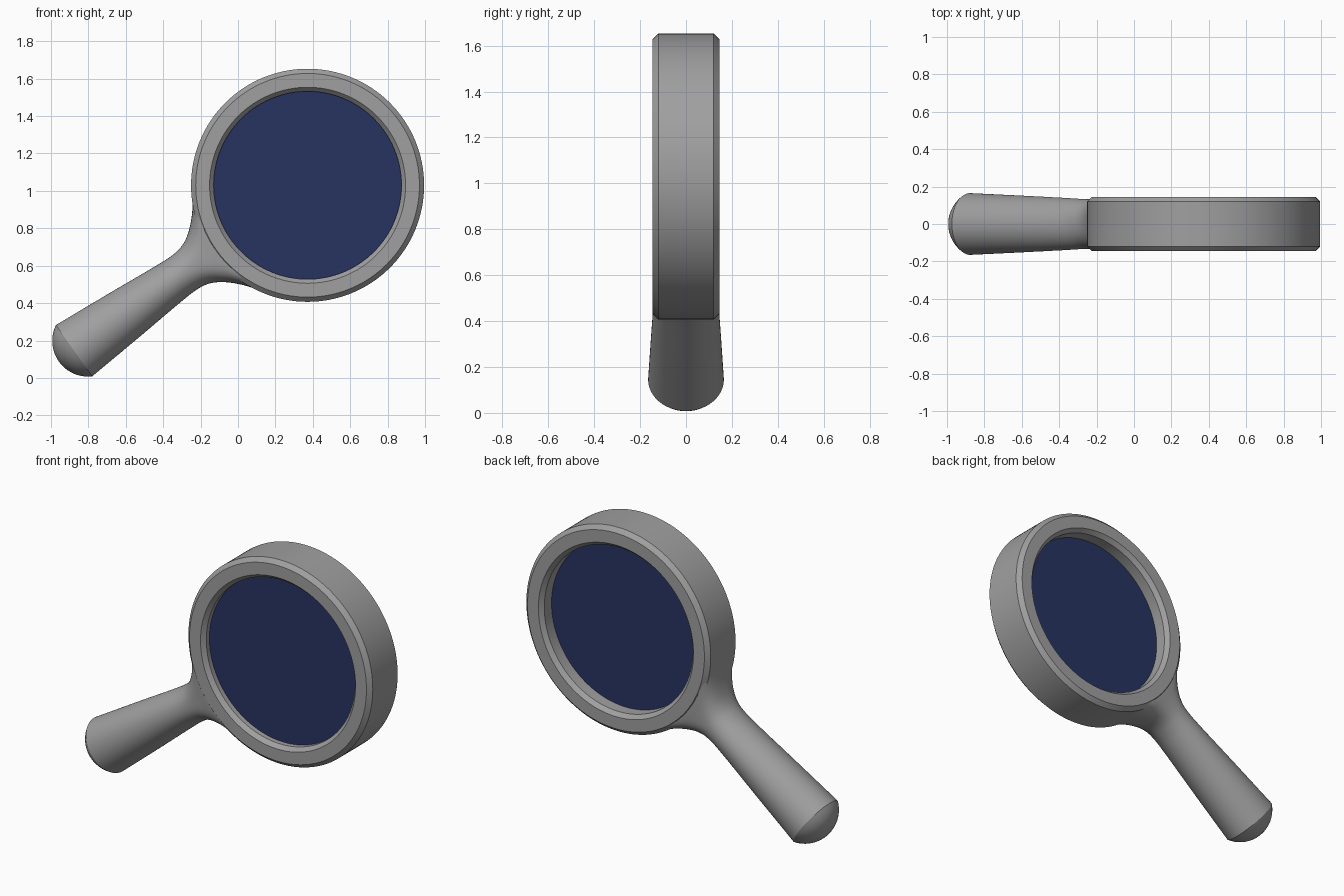
import bpy, bmesh, math
from mathutils import Vector

cube = bpy.data.objects.get("Cube")
if cube:
    bpy.data.objects.remove(cube)

CENTRE = Vector((0.372, 0, 1.03))        # middle of the lens
AXIS = Vector((-0.816, 0, -0.578))       # from lens towards handle end
SIDE = Vector((-0.578, 0, 0.816))        # across the handle
DEPTH = Vector((0, 1, 0))


def make_material(name, color):
    mat = bpy.data.materials.new(name)
    mat.use_nodes = True
    mat.diffuse_color = color
    mat.node_tree.nodes["Principled BSDF"].inputs["Base Color"].default_value = color
    return mat


grey = make_material("grey plastic", (0.35, 0.35, 0.35, 1))
blue = make_material("dark blue glass", (0.02, 0.033, 0.12, 1))


def finish(name, bm, mat, angle):
    bmesh.ops.remove_doubles(bm, verts=bm.verts, dist=1e-5)
    bmesh.ops.recalc_face_normals(bm, faces=bm.faces)
    mesh = bpy.data.meshes.new(name)
    bm.to_mesh(mesh)
    bm.free()
    mesh.materials.append(mat)
    obj = bpy.data.objects.new(name, mesh)
    bpy.context.collection.objects.link(obj)
    bpy.ops.object.select_all(action='DESELECT')
    obj.select_set(True)
    bpy.context.view_layer.objects.active = obj
    bpy.ops.object.shade_smooth_by_angle(angle=math.radians(angle))
    return obj


def bridge(bm, rings, closed=False):
    """Join successive vertex loops with quads."""
    pairs = list(zip(rings, rings[1:]))
    if closed:
        pairs.append((rings[-1], rings[0]))
    for a, b in pairs:
        for i in range(len(a)):
            j = (i + 1) % len(a)
            bm.faces.new((a[i], a[j], b[j], b[i]))


def lathe(name, profile, mat, closed, steps=128):
    """Turn a (radius, depth) profile about the lens axis."""
    bm = bmesh.new()
    rings = []
    for r, y in profile:
        angles = [math.tau * i / steps for i in range(steps)]
        rings.append([bm.verts.new(CENTRE + Vector((r * math.cos(a), y, r * math.sin(a))))
                      for a in angles])
    bridge(bm, rings, closed)
    if not closed:
        bm.faces.new(rings[0])
        bm.faces.new(rings[-1])
    return finish(name, bm, mat, 30)


def section(bm, edge, mid, width, depth, power, steps=64):
    """Superellipse slice of the handle, bowed along the axis by edge -> mid."""
    verts = []
    for i in range(steps):
        a = math.tau * i / steps
        c, s = math.cos(a), math.sin(a)
        u = math.copysign(abs(c) ** (2 / power), c)
        v = math.copysign(abs(s) ** (2 / power), s)
        t = edge + (mid - edge) * (1 - u * u)
        verts.append(bm.verts.new(CENTRE + AXIS * t + SIDE * (u * width) + DEPTH * (v * depth)))
    return verts


def smooth_path(points, steps=6):
    """Catmull-Rom interpolation through tuples."""
    pts = [points[0]] + points + [points[-1]]
    out = []
    for p0, p1, p2, p3 in zip(pts, pts[1:], pts[2:], pts[3:]):
        for k in range(steps):
            f = k / steps
            out.append([b + f * (c - a + f * (2 * a - 5 * b + 4 * c - d + f * (3 * (b - c) + d - a))) / 2
                        if k else b for a, b, c, d in zip(p0, p1, p2, p3)])
    return out + [points[-1]]


# Frame around the lens, chamfered on both faces
half = [(0.502, 0.12), (0.524, 0.145), (0.598, 0.145), (0.623, 0.12)]
lathe("lens_frame", half + [(r, -y) for r, y in reversed(half)], grey, True)

# Thick glass disc set nearer the front
lathe("lens", [(0.503, -0.09), (0.503, 0.05)], blue, False)

# Handle: edge, middle, half width, half depth, squareness
stations = [
    (1.53, 1.53, 0.168, 0.165, 2),
    (1.2, 1.2, 0.142, 0.152, 2),
    (0.92, 0.92, 0.118, 0.14, 2),
    (0.8, 0.8, 0.113, 0.134, 2.1),
    (0.72, 0.73, 0.13, 0.133, 2.3),
    (0.645, 0.665, 0.18, 0.136, 2.8),
    (0.57, 0.62, 0.26, 0.14, 3.5),
    (0.5, 0.575, 0.365, 0.1435, 5),
]
bm = bmesh.new()
bridge(bm, [section(bm, *s) for s in smooth_path(stations)])
finish("handle", bm, grey, 60)

# Domed end of the handle
bm = bmesh.new()
radius, rim = 0.191, math.asin(0.168 / 0.191)
rings = []
for k in range(10):
    a = rim * (1 - k / 10)
    t = 1.439 + radius * math.cos(a)
    w = radius * math.sin(a)
    rings.append(section(bm, t, t, w, w * 0.982, 2))
bridge(bm, rings)
tip = bm.verts.new(CENTRE + AXIS * (1.439 + radius))
for i, v in enumerate(rings[-1]):
    bm.faces.new((v, rings[-1][(i + 1) % len(rings[-1])], tip))
finish("handle_end", bm, grey, 60)
